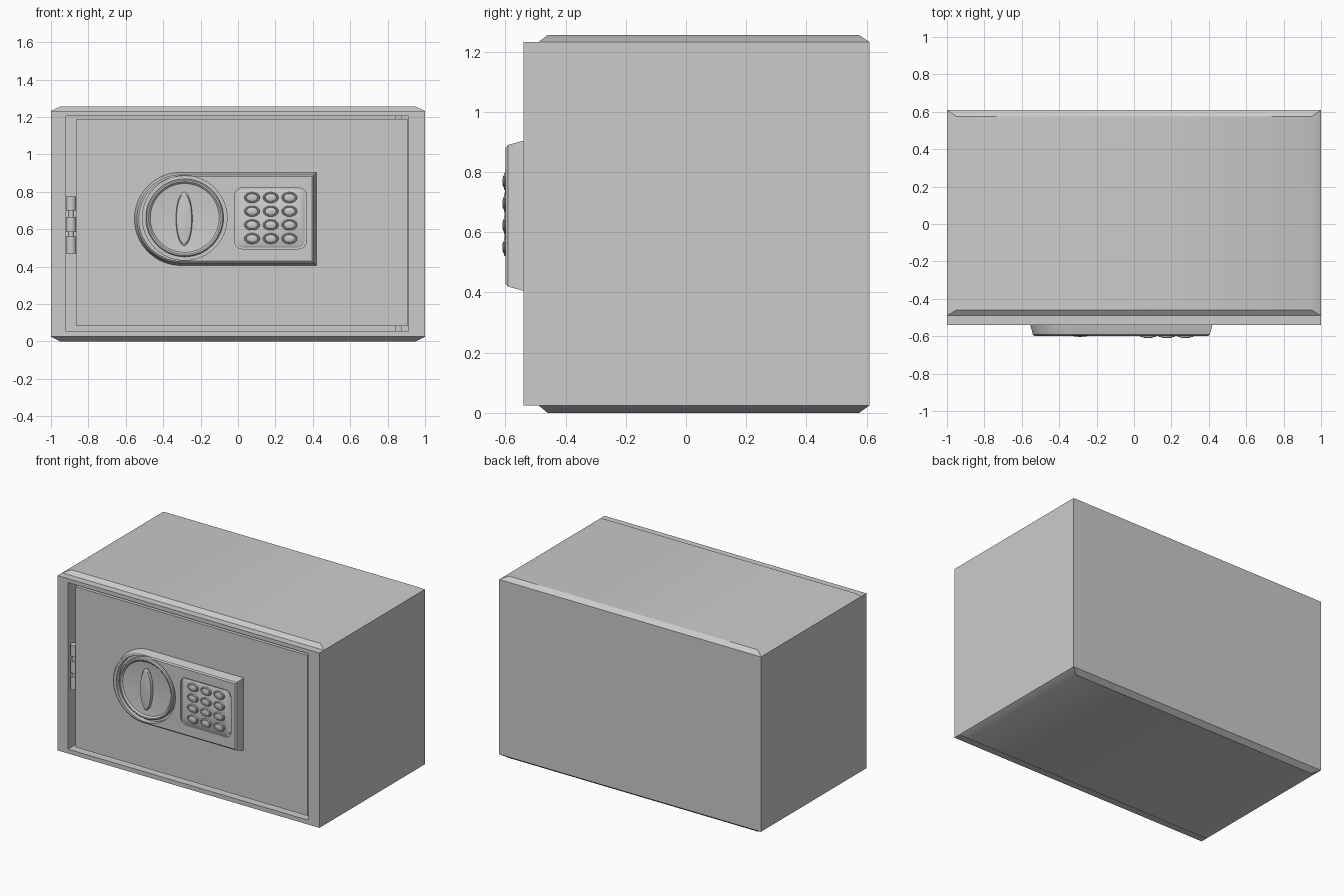
import bpy, bmesh, math

if "Cube" in bpy.data.objects:
    bpy.data.objects.remove(bpy.data.objects["Cube"])

FRONT = -0.54


def finish(name, bm, angle=30):
    bmesh.ops.recalc_face_normals(bm, faces=bm.faces)
    me = bpy.data.meshes.new(name)
    bm.to_mesh(me)
    bm.free()
    ob = bpy.data.objects.new(name, me)
    bpy.context.collection.objects.link(ob)
    bpy.ops.object.select_all(action='DESELECT')
    ob.select_set(True)
    bpy.context.view_layer.objects.active = ob
    bpy.ops.object.shade_smooth_by_angle(angle=math.radians(angle))
    return ob


def loft(name, loops, angle=30):
    """Skin a list of equal-length point loops and cap both ends."""
    bm = bmesh.new()
    rings = [[bm.verts.new(p) for p in lp] for lp in loops]
    n = len(rings[0])
    for a, b in zip(rings, rings[1:]):
        for i in range(n):
            j = (i + 1) % n
            bm.faces.new((a[i], a[j], b[j], b[i]))
    bm.faces.new(rings[0])
    bm.faces.new(rings[-1][::-1])
    return finish(name, bm, angle)


def box(name, x0, x1, y0, y1, z0, z1):
    return loft(name, [[(x0, y, z0), (x1, y, z0), (x1, y, z1), (x0, y, z1)] for y in (y0, y1)])


def ellipse(cx, cz, rx, rz, y, n=48):
    return [(cx + rx * math.cos(2 * math.pi * i / n), y, cz + rz * math.sin(2 * math.pi * i / n))
            for i in range(n)]


def rounded(x0, x1, z0, z1, r, y, n=6):
    pts = []
    for k, (cx, cz) in enumerate(((x1 - r, z1 - r), (x0 + r, z1 - r), (x0 + r, z0 + r), (x1 - r, z0 + r))):
        for i in range(n + 1):
            a = math.pi / 2 * (k + i / n)
            pts.append((cx + r * math.cos(a), y, cz + r * math.sin(a)))
    return pts


def cut(ob, cutter):
    cutter.hide_render = True
    cutter.hide_viewport = False
    m = ob.modifiers.new("cut", 'BOOLEAN')
    m.operation = 'DIFFERENCE'
    m.solver = 'EXACT'
    m.object = cutter
    bpy.context.view_layer.objects.active = ob
    bpy.ops.object.modifier_apply(modifier=m.name)
    bpy.data.objects.remove(cutter, do_unlink=True)


# Cabinet: chamfered shell, front collar, door opening
bm = bmesh.new()
rings = []
for x, y0, y1, z in ((0.95, -0.46, 0.575, 0), (1, -0.49, 0.61, 0.025),
                     (1, -0.49, 0.61, 1.232), (0.95, -0.46, 0.575, 1.255)):
    rings.append([bm.verts.new(p) for p in ((-x, y0, z), (x, y0, z), (x, y1, z), (-x, y1, z))])
front = None
for a, b in zip(rings, rings[1:]):
    for i in range(4):
        j = (i + 1) % 4
        f = bm.faces.new((a[i], a[j], b[j], b[i]))
        if a is rings[1] and i == 0:
            front = f
bm.faces.new(rings[0][::-1])
bm.faces.new(rings[3])


def push(face, dy):
    face = bmesh.ops.extrude_discrete_faces(bm, faces=[face])['faces'][0]
    for v in face.verts:
        v.co.y += dy
    return face


front = push(front, -0.05)
front = push(front, 0)
for v in front.verts:                      # opening outline
    v.co.x = -0.92 if v.co.x < 0 else 0.912
    v.co.z = 0.055 if v.co.z < 0.6 else 1.205
push(front, 0.14)
finish("cabinet", bm)

# Door and the lock strip seen through its gaps
box("door", -0.865, 0.905, FRONT + 0.003, -0.43, 0.082, 1.19)
box("lock_strip", 0.84, 0.875, -0.45, -0.39, 0.056, 1.204)

# Hinge knuckles and pin
for i, (z0, z1, r) in enumerate(((0.47, 0.56, 0.027), (0.585, 0.665, 0.027),
                                 (0.70, 0.775, 0.027), (0.475, 0.77, 0.016))):
    circle = [(math.cos(2 * math.pi * k / 24), math.sin(2 * math.pi * k / 24)) for k in range(24)]
    loft("hinge_pin" if i == 3 else f"hinge_knuckle_{i + 1}",
         [[(-0.892 + r * c, -0.507 + r * s, z) for c, s in circle] for z in (z0, z1)])


# Lock panel: half-round left end, square right end, tapered sides
def panel_loop(d, y, n=32):
    cx, cz, r = -0.305, 0.655, 0.25 - d
    pts = [(cx + r * math.cos(a), y, cz + r * math.sin(a))
           for a in (math.pi / 2 + math.pi * i / n for i in range(n + 1))]
    return pts + [(0.42 - d, y, cz - r), (0.42 - d, y, cz + r)]


panel = loft("lock_panel", [panel_loop(0, FRONT + 0.01), panel_loop(0.002, -0.545),
                            panel_loop(0.015, -0.592), panel_loop(0.024, -0.599)])
KX, KZ = -0.285, 0.66
cut(panel, loft("knob_cutter", [ellipse(KX, KZ, 0.226, 0.226, -0.65, 64),
                                ellipse(KX, KZ, 0.226, 0.226, -0.565, 64)]))
cut(panel, loft("keypad_cutter", [rounded(-0.018, 0.365, 0.495, 0.82, 0.04, -0.65),
                                  rounded(-0.018, 0.365, 0.495, 0.82, 0.04, -0.587)]))
bpy.ops.object.select_all(action='DESELECT')
panel.select_set(True)
bpy.context.view_layer.objects.active = panel
bpy.ops.object.shade_smooth_by_angle(angle=math.radians(30))

# Turning knob: rimmed dial with an oval grip
loft("knob_dial", [ellipse(KX, KZ, r, r, y, 64) for r, y in
                   ((0.208, -0.56), (0.208, -0.592), (0.202, -0.598), (0.194, -0.598),
                    (0.184, -0.588), (0.10, -0.580), (0.02, -0.578))])
loft("knob_grip", [ellipse(-0.288, 0.655, 0.044 * s, 0.143 * s, y) for s, y in
                   ((1, -0.572), (1, -0.59), (0.92, -0.598), (0.6, -0.602), (0.1, -0.603))])

# Keypad plate and keys
loft("keypad_plate", [rounded(-0.008 + d, 0.355 - d, 0.503 + d, 0.812 - d, 0.035, y) for d, y in
                      ((0, -0.58), (0, -0.591), (0.008, -0.596))])
for row in range(4):
    for col in range(3):
        cx, cz = 0.075 + 0.1 * col, 0.55 + 0.073 * row
        loft(f"key_{row * 3 + col + 1}",
             [ellipse(cx, cz, 0.042 * s, 0.029 * s, y, 28) for s, y in
              ((1, -0.59), (1, -0.601), (0.92, -0.605), (0.8, -0.605), (0.74, -0.601),
               (0.7, -0.606), (0.45, -0.609), (0.1, -0.61))])
